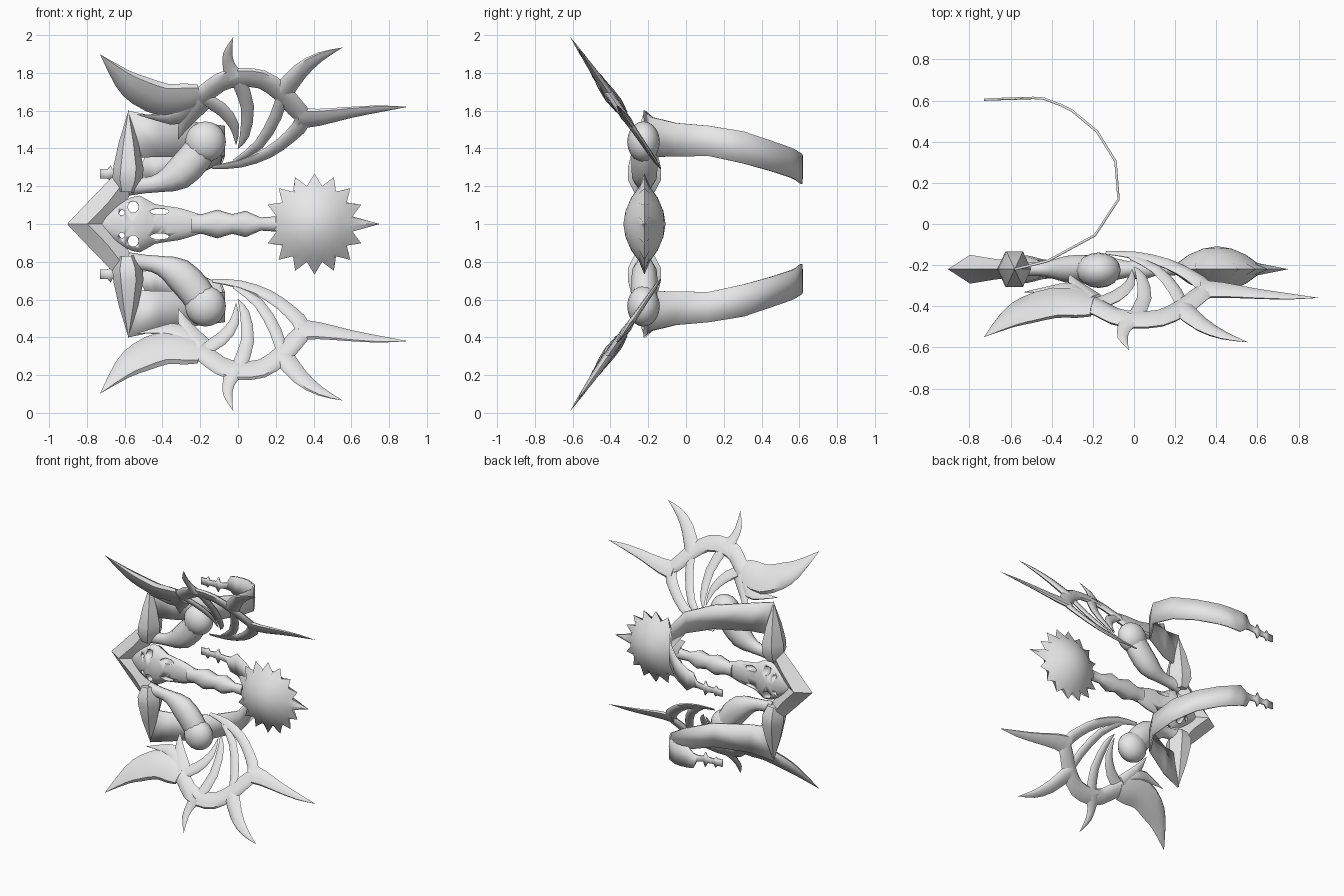
import bpy, bmesh, math
from mathutils import Vector

if "Cube" in bpy.data.objects:
    bpy.data.objects.remove(bpy.data.objects["Cube"])

MID_Y = -0.22          # depth of the central plane
grey = bpy.data.materials.new("bone_grey")
grey.diffuse_color = (0.8, 0.8, 0.8, 1)
grey.use_nodes = True
grey.node_tree.nodes["Principled BSDF"].inputs["Base Color"].default_value = grey.diffuse_color


def finish(bm, name, angle=50):
    bmesh.ops.remove_doubles(bm, verts=bm.verts, dist=0.0005)
    bmesh.ops.recalc_face_normals(bm, faces=bm.faces)
    me = bpy.data.meshes.new(name)
    bm.to_mesh(me)
    bm.free()
    ob = bpy.data.objects.new(name, me)
    bpy.context.collection.objects.link(ob)
    me.materials.append(grey)
    bpy.ops.object.select_all(action='DESELECT')
    ob.select_set(True)
    bpy.context.view_layer.objects.active = ob
    bpy.ops.object.shade_smooth_by_angle(angle=math.radians(angle))
    return ob


def soften(pts):
    """Insert a curved midpoint between every two stations."""
    p = [Vector(q) for q in pts]
    out = []
    for i in range(len(p) - 1):
        b, c = p[i], p[i + 1]
        a = p[i - 1] if i else b * 2 - c
        d = p[i + 2] if i + 2 < len(p) else c * 2 - b
        m = (b + c) * 0.5625 - (a + d) * 0.0625
        m.z = max(m.z, 0.002)
        out += [b, m]
    return out + [p[-1]]


def tube(name, pts, s=1, depth=0.5, sides=8, smooth=True, place=None, angle=50):
    """Tapered tube through (x, height from middle, radius) stations."""
    st = soften(pts) if smooth else [Vector(q) for q in pts]
    bm = bmesh.new()
    rings = []
    for i, p in enumerate(st):
        t = (st[min(i + 1, len(st) - 1)] - st[max(i - 1, 0)]).xy.normalized()
        side = Vector((-t.y, t.x))
        r = max(p.z, 0.0001)
        ring = []
        for k in range(sides):
            a = math.tau * k / sides
            q = p.xy + side * r * math.cos(a)
            y = depth * r * math.sin(a)
            y += place(q.y) if place else MID_Y
            ring.append(bm.verts.new((q.x, y, 1 + s * q.y)))
        rings.append(ring)
    for a, b in zip(rings, rings[1:]):
        for k in range(sides):
            j = (k + 1) % sides
            bm.faces.new((a[k], a[j], b[j], b[k]))
    bm.faces.new(rings[0])
    bm.faces.new(rings[-1])
    return finish(bm, name, angle)


def wing_plane(h):
    return -0.143 - 0.686 * (h - 0.305)


wing = {
    "horn": [(-.2, .68, .06), (-.27, .665, .08), (-.386, .655, .088), (-.52, .707, .08),
             (-.61, .77, .055), (-.73, .898, 0)],
    "side_barb": [(-.21, .66, .06), (-.317, .575, .05), (-.41, .563, .022), (-.54, .58, 0)],
    "inner_barb": [(-.2, .65, .06), (-.275, .55, .04), (-.317, .447, 0)],
    "rim": [(-.27, .64, .06), (-.175, .69, .05), (-.095, .75, .05), (0, .775, .05),
            (.127, .765, .05), (.23, .695, .05), (.30, .62, .05), (.345, .55, .045),
            (.275, .463, .035), (.16, .378, .03), (.01, .32, .022), (-.137, .30, .01)],
    "right_spike": [(.32, .56, .055), (.43, .565, .045), (.59, .59, .03), (.75, .61, .018), (.9, .62, 0)],
    "corner_spike": [(.23, .69, .055), (.33, .81, .043), (.435, .885, .025), (.555, .935, 0)],
    "outer_spike": [(-.02, .77, .06), (-.045, .83, .035), (-.055, .90, .025), (-.025, .99, 0)],
    "long_rib": [(.24, .70, .03), (.2, .57, .032), (.11, .42, .027), (-.02, .33, .012)],
    "middle_rib": [(0, .77, .04), (.05, .62, .035), (.035, .47, .025), (0, .40, .002)],
    "short_rib": [(-.21, .68, .035), (-.09, .61, .035), (-.02, .52, .026), (-.01, .42, .002)],
}

# ribbon stations: x, y, top height, bottom height
ribbon = [(-.58, -.22, .60, .35), (-.42, -.18, .565, .355), (-.19, -.055, .535, .357),
          (-.075, .12, .52, .36), (-.09, .305, .49, .32), (-.18, .45, .44, .28),
          (-.3, .55, .405, .248), (-.36, .58, .39, .235), (-.44, .61, .37, .213),
          (-.49, .613, .36, .25), (-.52, .612, .30, .255), (-.575, .61, .29, .25),
          (-.59, .61, .325, .215), (-.61, .61, .29, .245), (-.66, .607, .285, .25),
          (-.675, .607, .31, .23), (-.69, .606, .29, .24), (-.73, .605, .29, .24)]

for s, lab in ((1, "upper"), (-1, "lower")):
    # fan wing leaning forward
    for part, pts in wing.items():
        tube(f"{lab}_wing_{part}", pts, s, 0.5, place=wing_plane)

    # curved limb ending in a ball joint
    tube(f"{lab}_limb", [(-.58, .20, .05), (-.49, .205, .042), (-.41, .22, .052), (-.317, .262, .085),
                         (-.23, .35, .09), (-.18, .43, .085)], s, 0.8, 10)
    bm = bmesh.new()
    bmesh.ops.create_uvsphere(bm, u_segments=16, v_segments=10, radius=0.108)
    for v in bm.verts:
        v.co = Vector((v.co.x - .172, v.co.y * .8 + MID_Y - .005, v.co.z + 1 + s * .435))
    finish(bm, f"{lab}_ball_joint")

    # faceted spike at the end of the bow
    tube(f"{lab}_bow_spike", [(-.59, .17, .05), (-.585, .235, .08), (-.58, .30, .08),
                              (-.58, .43, .052), (-.58, .60, 0)], s, 1.25, 6, False, angle=35)

    # trailing ribbon
    bm = bmesh.new()
    rows = [(bm.verts.new((x, y, 1 + s * a)), bm.verts.new((x, y, 1 + s * b))) for x, y, a, b in ribbon]
    for p, q in zip(rows, rows[1:]):
        bm.faces.new((p[0], q[0], q[1], p[1]))
    ob = finish(bm, f"{lab}_ribbon", 20)
    mod = ob.modifiers.new("thickness", 'SOLIDIFY')
    mod.thickness, mod.offset = 0.012, 0

# pointed bow joining both halves
half = [(-.59, .24, .06), (-.69, .11, .08)]
tube("bow", [(x, -h, r) for x, h, r in half] + [(-.797, 0, .108)] + half[::-1],
     1, 0.65, 4, False, angle=35)

# perforated head and knobbed shaft
head = tube("shaft_head", [(-.73, 0, .04), (-.66, 0, .09), (-.60, 0, .125), (-.52, 0, .15), (-.44, 0, .105),
                           (-.31, 0, .085), (-.2, 0, .05)], 1, 0.45, 12)
tube("shaft", [(-.25, 0, .055), (-.19, 0, .052), (-.11, 0, .076), (-.03, 0, .052), (.04, 0, .07),
               (.12, 0, .035), (.2, 0, .04)], 1, 0.8, 10, False)
bm = bmesh.new()
for x, h, rx, rz in ((-.555, .09, .028, .03), (-.415, .065, .05, .016), (-.615, .06, .016, .014)):
    for s in (1, -1):
        res = bmesh.ops.create_cone(bm, segments=12, radius1=1, radius2=1, depth=0.5, cap_ends=True)
        for v in res['verts']:
            a, b, c = v.co
            v.co = (a * rx + x, c + MID_Y, 1 + s * h + b * rz)
cutter = finish(bm, "hole_cutter")
cutter.hide_render = True
cut = head.modifiers.new("holes", 'BOOLEAN')
cut.operation, cut.solver, cut.object = 'DIFFERENCE', 'EXACT', cutter
bpy.context.view_layer.objects.active = head
bpy.ops.object.modifier_apply(modifier="holes")
bpy.data.objects.remove(cutter)

# spiked lens-shaped mace head
SPIKES = 16
CX = 0.405
bm = bmesh.new()
edge = []
for k in range(SPIKES * 2):
    a = math.pi * k / SPIKES
    r = .205 if k % 2 else (.345 if k == 0 else .268)
    edge.append(bm.verts.new((CX + r * math.cos(a), MID_Y, 1 + r * math.sin(a))))
for face in (1, -1):
    prev = edge
    for r, d in ((.195, .03), (.14, .07), (.07, .1)):
        ring = []
        for k in range(SPIKES * 2):
            a = math.pi * k / SPIKES
            ring.append(bm.verts.new((CX + r * math.cos(a), MID_Y + face * d, 1 + r * math.sin(a))))
        for k in range(SPIKES * 2):
            j = (k + 1) % (SPIKES * 2)
            bm.faces.new((prev[k], prev[j], ring[j], ring[k]))
        prev = ring
    top = bm.verts.new((CX, MID_Y + face * .112, 1))
    for k in range(SPIKES * 2):
        bm.faces.new((prev[k], prev[(k + 1) % (SPIKES * 2)], top))
finish(bm, "mace_head", 60)
